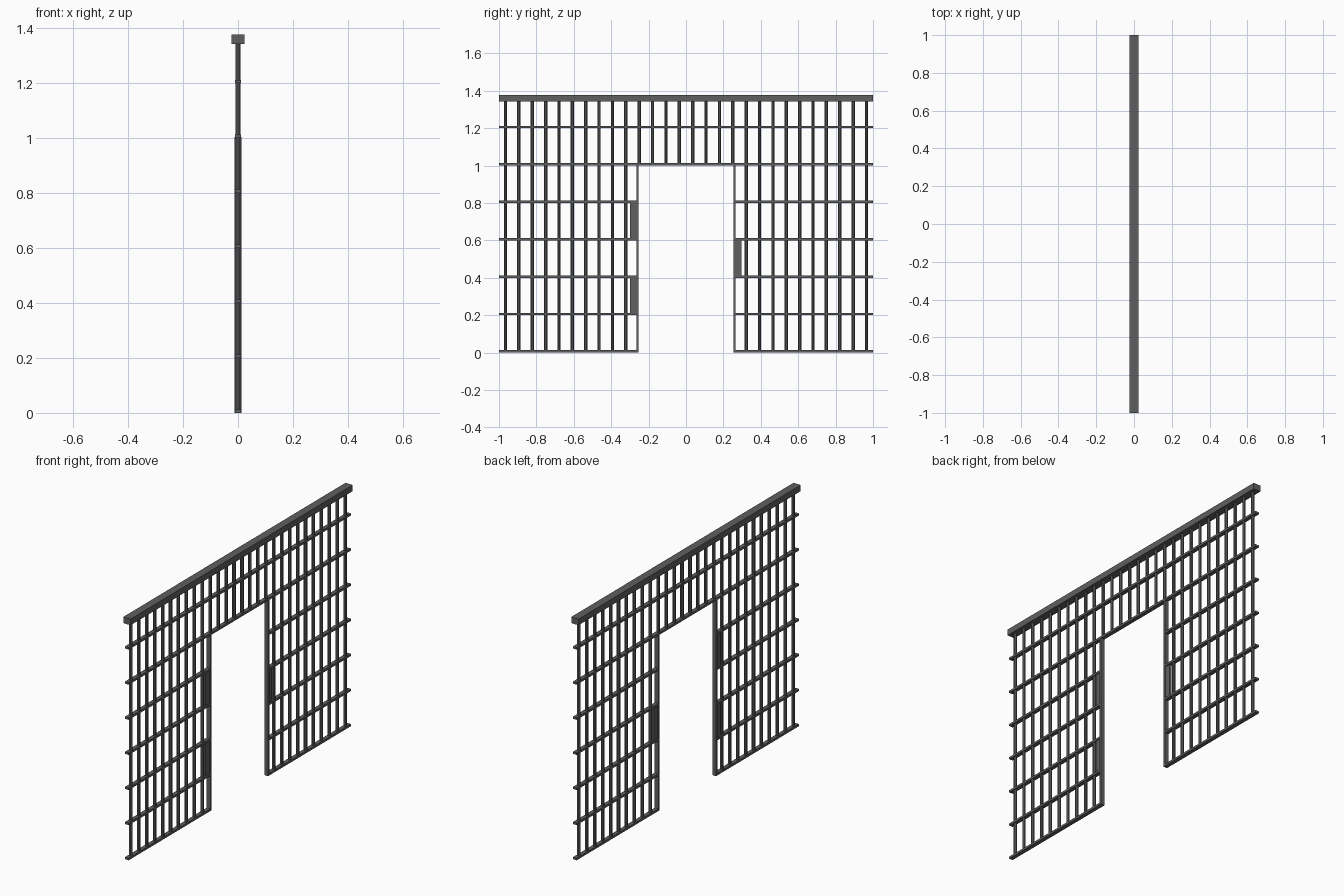
import bpy, bmesh
from math import pi
from mathutils import Matrix

if "Cube" in bpy.data.objects:
    bpy.data.objects.remove(bpy.data.objects["Cube"])

iron = bpy.data.materials.new("dark_iron_grey")
iron.diffuse_color = (0.115, 0.115, 0.115, 1)
iron.use_nodes = True
iron.node_tree.nodes["Principled BSDF"].inputs["Base Color"].default_value = iron.diffuse_color


def finish(bm, name):
    me = bpy.data.meshes.new(name)
    bm.to_mesh(me)
    bm.free()
    me.materials.append(iron)
    ob = bpy.data.objects.new(name, me)
    bpy.context.collection.objects.link(ob)
    return ob


def box(name, hx, y0, y1, z0, z1):
    bm = bmesh.new()
    m = Matrix.Translation((0, (y0 + y1) / 2, (z0 + z1) / 2)) @ \
        Matrix.Diagonal((2 * hx, y1 - y0, z1 - z0, 1))
    bmesh.ops.create_cube(bm, size=1, matrix=m)
    return finish(bm, name)


def rod(name, y, z0, z1, r=0.0095, sides=8):
    bm = bmesh.new()
    m = Matrix.Translation((0, y, (z0 + z1) / 2)) @ Matrix.Rotation(pi / sides, 4, 'Z')
    bmesh.ops.create_cone(bm, cap_ends=True, segments=sides, radius1=r,
                          radius2=r, depth=z1 - z0, matrix=m)
    return finish(bm, name)


DOOR = 0.254   # half width of the opening
FRAME = 0.265  # outer edge of the door posts
BAR = 0.0125   # thickness of the flat rails

# Top beam
box("top_beam", 0.023, -1, 1, 1.342, 1.377)

# Flat rails: whole above the doorway, split beside it
for k in range(7):
    z = 0.2 * k
    if k >= 5:
        box("upper_rail", 0.0115, -1, 1, z, z + BAR)
    else:
        box("left_rail", 0.0115, -1, -DOOR, z, z + BAR)
        box("right_rail", 0.0115, DOOR, 1, z, z + BAR)

# Upright bars, shorter over the doorway
for i in range(28):
    y = -0.965 + i * 1.93 / 27
    rod("upright_bar", y, 1.005 if abs(y) < FRAME else 0.005, 1.345)

# Door posts
box("left_door_post", 0.012, -FRAME, -DOOR, 0, 1.005)
box("right_door_post", 0.012, DOOR, FRAME, 0, 1.005)

# Hinge and lock plates
for z in (0.2, 0.6):
    box("hinge_plate", 0.006, -0.30, -0.258, z + 0.006, z + 0.206)
box("lock_plate", 0.006, 0.258, 0.297, 0.406, 0.606)
